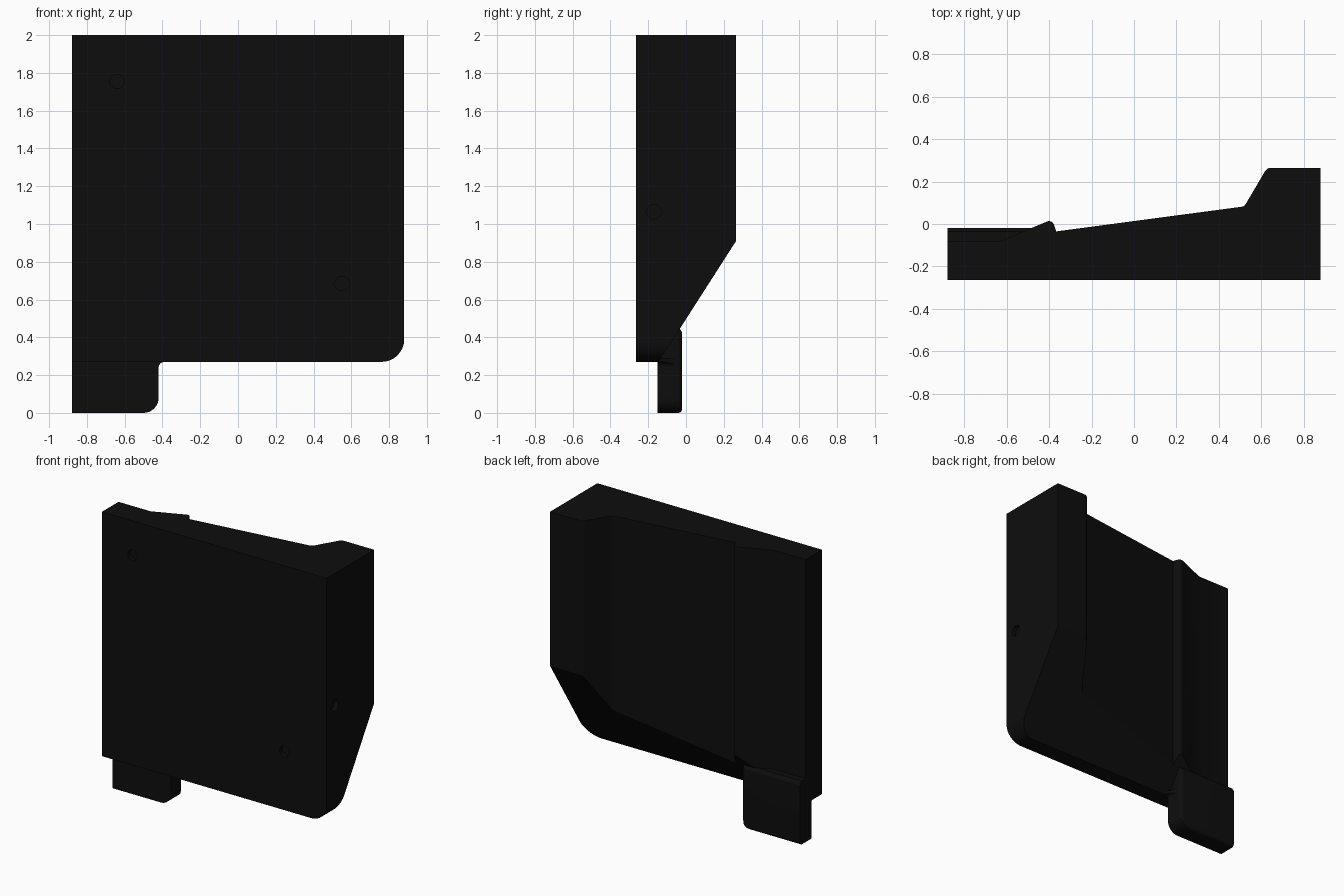
import bpy, bmesh, math
from mathutils import Vector

if "Cube" in bpy.data.objects:
    bpy.data.objects.remove(bpy.data.objects["Cube"])

black = bpy.data.materials.new("matte_black")
black.diffuse_color = (0.0042, 0.0042, 0.0042, 1)
black.use_nodes = True
black.node_tree.nodes["Principled BSDF"].inputs["Base Color"].default_value = black.diffuse_color


def rounded(points):
    """Points are (u, v, radius); every corner with a radius becomes an arc."""
    out = []
    for i, (u, v, r) in enumerate(points):
        p = Vector((u, v))
        if not r:
            out.append(p)
            continue
        a = (Vector(points[i - 1][:2]) - p).normalized()
        b = (Vector(points[(i + 1) % len(points)][:2]) - p).normalized()
        half = a.angle(b) / 2
        centre = p + (a + b).normalized() * r / math.sin(half)
        start = p + a * r / math.tan(half) - centre
        end = p + b * r / math.tan(half) - centre
        sweep = end.angle_signed(start)
        for k in range(9):
            t = sweep * k / 8
            c, s = math.cos(t), math.sin(t)
            out.append(centre + Vector((start.x * c - start.y * s,
                                        start.x * s + start.y * c)))
    return out


def prism(name, points, place, lo, hi):
    """Extrude a rounded profile; place(u, v, depth) gives the 3D position."""
    bm = bmesh.new()
    prof = rounded(points)
    low = [bm.verts.new(place(p.x, p.y, lo)) for p in prof]
    high = [bm.verts.new(place(p.x, p.y, hi)) for p in prof]
    bm.faces.new(low)
    bm.faces.new(high)
    n = len(prof)
    for i in range(n):
        j = (i + 1) % n
        bm.faces.new((low[i], low[j], high[j], high[i]))
    bmesh.ops.recalc_face_normals(bm, faces=bm.faces)
    mesh = bpy.data.meshes.new(name)
    bm.to_mesh(mesh)
    bm.free()
    ob = bpy.data.objects.new(name, mesh)
    bpy.context.collection.objects.link(ob)
    mesh.materials.append(black)
    return ob


def combine(target, other, operation):
    mod = target.modifiers.new("boolean", 'BOOLEAN')
    mod.operation, mod.object, mod.solver = operation, other, 'EXACT'
    bpy.context.view_layer.objects.active = target
    bpy.ops.object.modifier_apply(modifier=mod.name)
    bpy.data.objects.remove(other)


def along_x(u, v, d): return (d, u, v)
def along_y(u, v, d): return (u, d, v)
def along_z(u, v, d): return (u, v, d)


# Main block: plan profile with a wedge, a raised rib and a thick end
body = prism("shell_block", [
    (-0.88, -0.265, 0), (0.88, -0.265, 0), (0.88, 0.265, 0),
    (0.627, 0.265, 0.035), (0.52, 0.083, 0.025), (-0.367, -0.035, 0),
    (-0.385, 0.022, 0.025), (-0.63, -0.08, 0), (-0.88, -0.08, 0)],
    along_z, 0.27, 2.0)

# Sloped underside towards the back
slope = prism("slope_limit", [
    (-0.4, 0.1, 0), (-0.254, 0.1, 0), (0.265, 0.91, 0),
    (0.4, 1.12, 0), (0.4, 2.2, 0), (-0.4, 2.2, 0)], along_x, -1.2, 1.2)
combine(body, slope, 'INTERSECT')

# Rounded lower right corner
corner = prism("corner_limit", [
    (-1.0, 0.27, 0), (0.88, 0.27, 0.12), (0.88, 2.2, 0), (-1.0, 2.2, 0)],
    along_y, -0.5, 0.5)
combine(body, corner, 'INTERSECT')

# Lower tab: front outline limited by a side profile with a softened back
tab = prism("lower_tab", [
    (-0.88, 0.0, 0), (-0.42, 0.0, 0.08), (-0.42, 0.27, 0.03),
    (-0.38, 0.27, 0), (-0.38, 0.29, 0), (-0.42, 0.29, 0),
    (-0.42, 0.45, 0), (-0.88, 0.45, 0)], along_y, -0.15, -0.02)
tab_side = prism("tab_limit", [
    (-0.3, 0.0, 0), (-0.02, 0.0, 0.022), (-0.02, 0.425, 0),
    (-0.035, 0.45, 0), (-0.08, 0.46, 0), (-0.3, 0.46, 0)], along_x, -1.2, 0)
combine(tab, tab_side, 'INTERSECT')
tab_plan = prism("tab_plan_limit", [
    (-1.0, -0.3, 0), (-0.38, -0.3, 0), (-0.38, -0.145, 0), (-0.42, -0.06, 0),
    (-0.42, -0.02, 0.03), (-1.0, -0.02, 0)], along_z, -0.1, 0.6)
combine(tab, tab_plan, 'INTERSECT')
combine(body, tab, 'UNION')

# Shallow round sockets on the front and right faces
for place, u, v, face in ((along_y, -0.64, 1.755, -0.265),
                          (along_y, 0.55, 0.685, -0.265),
                          (along_x, -0.17, 1.065, 0.88)):
    ring = [(u + 0.038 * math.cos(a * math.tau / 24),
             v + 0.038 * math.sin(a * math.tau / 24), 0) for a in range(24)]
    combine(body, prism("socket_cutter", ring, place, face - 0.03, face + 0.03),
            'DIFFERENCE')

bpy.ops.object.select_all(action='DESELECT')
body.select_set(True)
bpy.context.view_layer.objects.active = body
bpy.ops.object.shade_smooth_by_angle(angle=math.radians(25))
